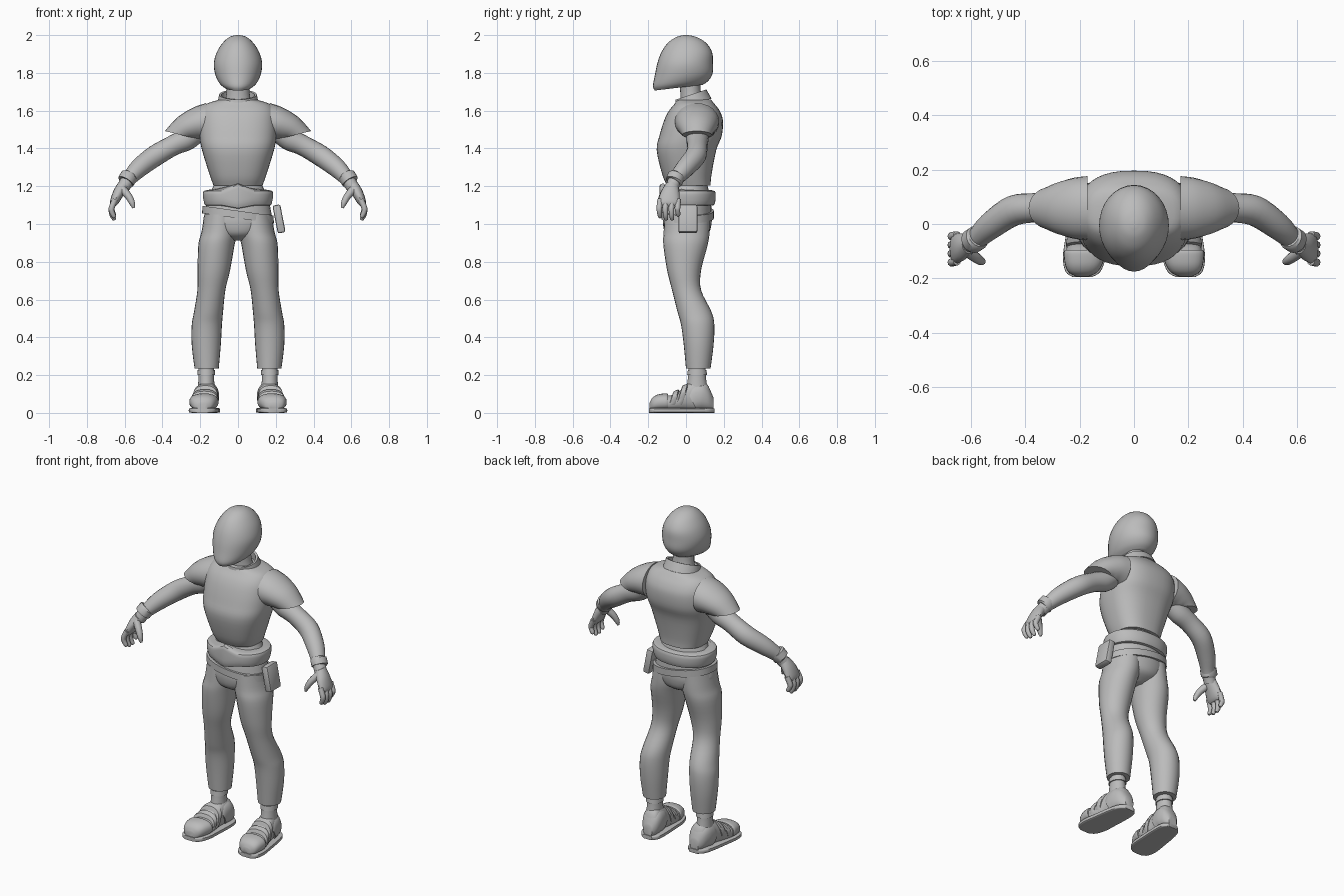
import bpy, bmesh, math
from mathutils import Vector as V

if "Cube" in bpy.data.objects:
    bpy.data.objects.remove(bpy.data.objects["Cube"])

grey = bpy.data.materials.new("plain grey")
grey.use_nodes = True
grey.diffuse_color = (0.5, 0.5, 0.5, 1)
grey.node_tree.nodes["Principled BSDF"].inputs["Base Color"].default_value = (0.5, 0.5, 0.5, 1)


def finish(name, bm, mirror):
    bmesh.ops.recalc_face_normals(bm, faces=bm.faces)
    mesh = bpy.data.meshes.new(name)
    bm.to_mesh(mesh)
    bm.free()
    mesh.materials.append(grey)
    mesh.polygons.foreach_set("use_smooth", [True] * len(mesh.polygons))
    mesh.set_sharp_from_angle(angle=math.radians(40))
    ob = bpy.data.objects.new(name, mesh)
    bpy.context.collection.objects.link(ob)
    if mirror:
        ob.modifiers.new("Mirror", 'MIRROR').use_mirror_merge = False
    return ob


def spline(a, b, c, d, t):
    return b + 0.5 * t * (c - a + t * (2 * a - 5 * b + 4 * c - d + t * (3 * (b - c) + d - a)))


def loft(name, rings, n=24, steps=4, power=2, mirror=False, warp=None):
    """Skin rings of (centre, half axis u, half axis v), smoothed along the length."""
    fine = []
    last = len(rings) - 1
    for i in range(last):
        four = [rings[min(max(i + k, 0), last)] for k in (-1, 0, 1, 2)]
        for s in range(steps):
            fine.append([spline(*(r[j] for r in four), s / steps) for j in range(3)])
    fine.append(rings[-1])
    bm = bmesh.new()
    loops = []
    for c, u, v in fine:
        loop = []
        for k in range(n):
            a = math.tau * k / n
            e = 2 / power
            ca = math.copysign(abs(math.cos(a)) ** e, math.cos(a))
            sa = math.copysign(abs(math.sin(a)) ** e, math.sin(a))
            p = c + u * ca + v * sa
            loop.append(bm.verts.new(warp(p) if warp else p))
        loops.append(loop)
    for a, b in zip(loops, loops[1:]):
        for k in range(n):
            bm.faces.new((a[k], a[(k + 1) % n], b[(k + 1) % n], b[k]))
    bm.faces.new(loops[0])
    bm.faces.new(loops[-1])
    return finish(name, bm, mirror)


def level(z, front, back, rx, tilt=0, x=0):
    """Horizontal ring from its front and back y."""
    d = (back - front) / 2
    return V((x, (front + back) / 2, z)), V((rx, 0, 0)), V((0, d, d * tilt))


def upright(y, w, low, top, lean=0):
    """Ring across a shoe, toes turned slightly out."""
    h = (top - low) / 2
    return V((0.17 - 0.1 * y, y, (low + top) / 2)), V((w, 0, 0)), V((0, lean * h, h))


def tube(name, points, n=14, flat=1, **kw):
    """Round limb through (x, y, z, radius) points."""
    pts = [V(p[:3]) for p in points]
    rings = []
    for i, p in enumerate(pts):
        t = (pts[min(i + 1, len(pts) - 1)] - pts[max(i - 1, 0)]).normalized()
        u = t.cross(V((0, 1, 0))).normalized()
        r = points[i][3]
        rings.append((p, u * r * flat, t.cross(u) * r))
    return loft(name, rings, n, mirror=True, **kw)


# Head and neck
loft("head", [level(2.0, -.012, .012, .01), level(1.99, -.05, .055, .045),
              level(1.96, -.095, .105, .08), level(1.91, -.13, .138, .112),
              level(1.85, -.152, .143, .128), level(1.79, -.166, .141, .12, .05),
              level(1.745, -.175, .12, .098, .1), level(1.722, -.165, .09, .07, .12)], n=32)
loft("neck", [level(1.76, -.035, .075, .062), level(1.69, -.03, .08, .062),
              level(1.62, -.03, .10, .075)])

# Shirt and collar
loft("shirt", [level(1.205, -.10, .13, .13), level(1.26, -.125, .135, .15),
               level(1.39, -.155, .16, .19), level(1.47, -.14, .19, .205),
               level(1.55, -.115, .195, .205), level(1.6, -.09, .178, .195),
               level(1.637, -.06, .15, .165), level(1.66, -.045, .13, .09)],
     n=40, power=2.5)
loft("collar", [level(1.635, -.06, .135, .11, .3), level(1.685, -.055, .108, .1, .33),
                level(1.683, -.043, .096, .088, .33), level(1.64, -.04, .1, .088, .3)], steps=1, n=32)


# Sleeves flare out and open downwards
def sleeve_ring(x, z, ux, uz, depth):
    return V((x, .058, z)), V((ux, 0, uz)), V((0, depth, 0))


loft("sleeves", [sleeve_ring(.17, 1.54, 0, .1, .118), sleeve_ring(.22, 1.53, .02, .085, .112),
                 sleeve_ring(.27, 1.505, .05, .06, .097),
                 sleeve_ring(.305, 1.472, .082, .02, .078)], mirror=True)

# Arms, wristbands and hands
tube("arms", [(.2, .06, 1.51, .06), (.27, .06, 1.45, .06), (.345, .06, 1.415, .054),
              (.44, .05, 1.36, .056), (.525, -.005, 1.295, .05),
              (.58, -.055, 1.235, .038), (.61, -.075, 1.19, .034)], n=20)
tube("wristbands", [(.574, -.049, 1.258, .039), (.576, -.051, 1.255, .046),
                    (.594, -.063, 1.225, .046), (.596, -.065, 1.222, .039)], n=20, steps=1)
loft("palms", [(V((.603, -.075, 1.21)), V((.028, 0, .014)), V((0, .034, 0))),
               (V((.632, -.085, 1.165)), V((.027, 0, .012)), V((0, .05, 0))),
               (V((.655, -.09, 1.115)), V((.022, 0, .006)), V((0, .057, 0))),
               (V((.66, -.09, 1.095)), V((.012, 0, 0)), V((0, .05, 0)))], n=16, mirror=True)
for i, finger in enumerate(("index", "middle", "ring", "little")):
    y = -.137 + .032 * i
    drop = (.012, 0, 0, .02)[i]
    tube(finger + "_fingers", [(.65, y, 1.13, .015), (.669, y - .004, 1.085, .0155),
                               (.667, y - .003, 1.05 + drop, .014),
                               (.656, y, 1.027 + drop, .011), (.653, y, 1.02 + drop, .005)], n=10)
tube("thumbs", [(.612, -.1, 1.185, .022), (.578, -.125, 1.145, .019),
                (.56, -.137, 1.11, .015), (.552, -.14, 1.085, .007)], n=10)

# Trousers
loft("trouser_hips", [level(.912, -.05, .05, .045), level(.945, -.105, .115, .13),
                      level(1.0, -.122, .135, .182), level(1.06, -.12, .135, .176),
                      level(1.13, -.11, .13, .16), level(1.22, -.09, .11, .122)], n=32)
loft("trouser_legs", [level(1.05, -.115, .125, .088, x=.09), level(.96, -.118, .125, .095, x=.098),
                      level(.89, -.12, .115, .096, x=.114), level(.755, -.1, .08, .086, x=.128),
                      level(.65, -.074, .08, .074, x=.141), level(.535, -.045, .135, .077, x=.156),
                      level(.465, -.026, .15, .08, x=.165), level(.36, -.012, .146, .077, x=.168),
                      level(.235, 0, .13, .064, x=.166)], mirror=True)


# Padded belt with a pointed front
def belt_point(p):
    if p.y < 0:
        lift = max(0, 1 - abs(p.x) / .085)
        p.z += lift * (.035 if p.z > 1.145 else -.016)
        p.y -= lift * .006
    return p


loft("padded_belt", [level(1.098, -.115, .135, .16), level(1.1, -.128, .148, .175),
                     level(1.125, -.135, .156, .182), level(1.155, -.135, .157, .186),
                     level(1.174, -.13, .152, .182), level(1.18, -.11, .13, .16)],
     n=64, steps=2, power=2.2, warp=belt_point)


# Slanted hip strap with its pouch
def slant(p):
    p.z -= .14 * p.x
    return p


loft("hip_strap", [level(1.03, -.12, .135, .178), level(1.03, -.13, .147, .19),
                   level(1.07, -.13, .147, .188), level(1.07, -.12, .135, .175)],
     n=40, steps=1, power=2.2, warp=slant)

bm = bmesh.new()
bmesh.ops.create_cube(bm, size=1)
bmesh.ops.scale(bm, vec=(.042, .1, .15), verts=bm.verts)
bmesh.ops.bevel(bm, geom=bm.edges[:], offset=.01, segments=2, affect='EDGES', profile=.5)
pouch = finish("hip_pouch", bm, False)
pouch.location = (.217, .01, 1.027)
pouch.rotation_euler = (0, math.radians(-11), 0)

# Ankles and socks
loft("ankles", [level(.3, .015, .105, .042, x=.168), level(.2, .012, .105, .041, x=.168),
                level(.12, .0, .115, .045, x=.168)], mirror=True)
loft("sock_cuffs", [level(.228, .01, .108, .045, x=.168), level(.2, .006, .112, .047, x=.168)],
     steps=1, mirror=True)

# Shoes: sole, upper, toe cap, straps and heel
loft("soles", [upright(-.195, .035, 0, .024), upright(-.175, .064, 0, .026),
               upright(-.12, .079, 0, .026), upright(-.04, .076, 0, .026),
               upright(.06, .07, 0, .026), upright(.12, .058, 0, .026),
               upright(.15, .03, 0, .024)], power=6, mirror=True)
loft("shoe_uppers", [upright(-.18, .03, .01, .06), upright(-.16, .056, .01, .08),
                     upright(-.11, .069, .01, .092), upright(-.07, .067, .01, .095),
                     upright(-.03, .062, .01, .12), upright(.01, .056, .01, .155),
                     upright(.06, .053, .01, .172), upright(.11, .048, .01, .155),
                     upright(.14, .03, .01, .09)], power=2.4, mirror=True)
loft("toe_caps", [upright(-.192, .025, .012, .055), upright(-.178, .052, .012, .08),
                  upright(-.15, .068, .012, .097), upright(-.11, .077, .012, .103),
                  upright(-.095, .075, .012, .1)], power=2.4, mirror=True)
for name, y, top, w in (("front_straps", -.068, .115, .072), ("rear_straps", -.025, .145, .067)):
    loft(name, [upright(y - .016, w - .003, .012, top - .012, .3), upright(y - .012, w, .012, top, .3),
                upright(y + .012, w, .012, top + .01, .3), upright(y + .016, w - .004, .012, top, .3)],
         steps=1, power=2.4, mirror=True)
loft("heel_counters", [upright(.03, .06, .012, .12, -.5), upright(.05, .062, .012, .152, -.3),
                       upright(.085, .061, .012, .16), upright(.12, .05, .012, .135),
                       upright(.146, .028, .012, .08)], power=2.4, mirror=True)
